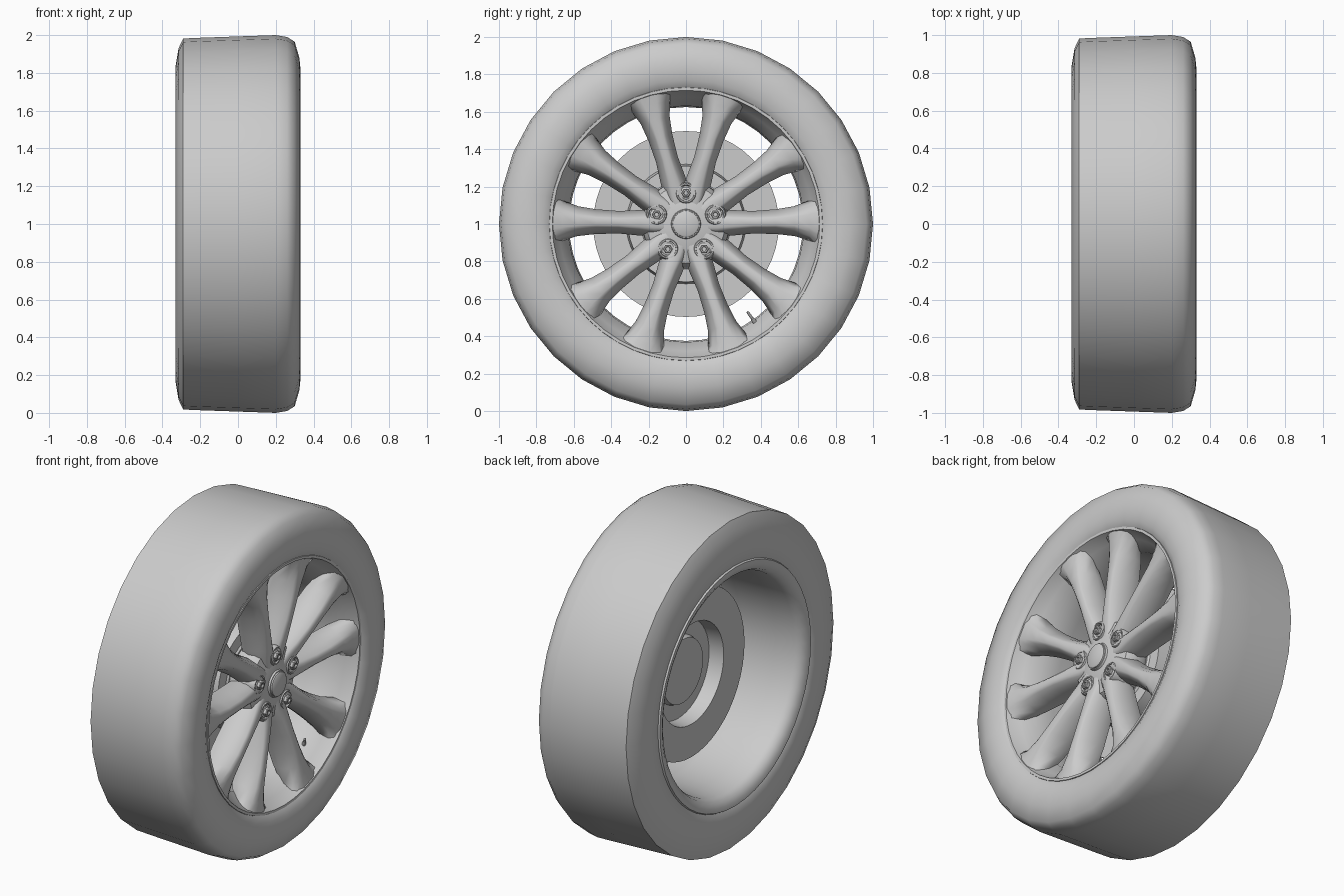
import bpy, bmesh
from math import sin, cos, pi, radians

if "Cube" in bpy.data.objects:
    bpy.data.objects.remove(bpy.data.objects["Cube"])

CZ = 1.0  # axle height; the axle runs along x


def finish(bm, name, angle=40):
    bmesh.ops.remove_doubles(bm, verts=bm.verts, dist=0.0005)
    bmesh.ops.recalc_face_normals(bm, faces=bm.faces)
    me = bpy.data.meshes.new(name)
    bm.to_mesh(me)
    bm.free()
    ob = bpy.data.objects.new(name, me)
    bpy.context.collection.objects.link(ob)
    bpy.ops.object.select_all(action='DESELECT')
    ob.select_set(True)
    bpy.context.view_layer.objects.active = ob
    bpy.ops.object.shade_smooth_by_angle(angle=radians(angle))
    return ob


def lathe(name, profile, seg, cy=0.0, cz=CZ, angle=40, closed=False):
    """Spin (x, radius) points about an axle-parallel line."""
    bm = bmesh.new()
    rings = [[bm.verts.new((x, cy + r * cos(2 * pi * i / seg), cz + r * sin(2 * pi * i / seg)))
              for i in range(seg)] for x, r in profile]
    pairs = list(zip(rings, rings[1:]))
    if closed:
        pairs.append((rings[-1], rings[0]))
    for a, b in pairs:
        for i in range(seg):
            j = (i + 1) % seg
            bm.faces.new((a[i], a[j], b[j], b[i]))
    return finish(bm, name, angle)


# Tyre
lathe("tyre", [(-.29, .69), (-.318, .72), (-.328, .78), (-.33, .84), (-.315, .93), (-.29, .982),
               (-.2, .986), (0, .993), (.2, 1.0), (.26, .99), (.30, .965), (.325, .88),
               (.33, .83), (.322, .77), (.30, .725), (.27, .70)], 32, angle=60)

# Rim barrel with front and back lips
lathe("rim_barrel", [(.29, .735), (.308, .73), (.308, .715), (.285, .705), (.24, .68), (.17, .632),
                     (.05, .625), (-.15, .632), (-.27, .64), (-.305, .655), (-.325, .69),
                     (-.328, .715), (-.31, .725), (-.27, .69), (.2, .69)], 48, closed=True)

# Spoke stations: radius, front half width, base half width, front x, back x
STATIONS = [(.08, .040, .060, .245, .11), (.17, .042, .070, .252, .11), (.25, .034, .068, .264, .11),
            (.36, .028, .060, .276, .11), (.48, .030, .066, .286, .12), (.58, .040, .080, .292, .14),
            (.66, .058, .108, .298, .18), (.715, .078, .145, .303, .26)]


def spoke(name, ang):
    bm = bmesh.new()
    rings = []
    for r, f, b, xf, xb in STATIONS:
        d = xf - xb
        half = [(b * .8, xb), (b, xb + .35 * d), ((b + f) / 2, xb + .72 * d), (f, xf - .01), (f * .6, xf)]
        sect = half + [(-w, x) for w, x in reversed(half)]
        rings.append([bm.verts.new((x, r * cos(ang) - w * sin(ang), CZ + r * sin(ang) + w * cos(ang)))
                      for w, x in sect])
    n = len(rings[0])
    for a, b in zip(rings, rings[1:]):
        for i in range(n):
            bm.faces.new((a[i], a[(i + 1) % n], b[(i + 1) % n], b[i]))
    bm.faces.new(rings[0])
    bm.faces.new(rings[-1])
    finish(bm, name, 50)


# Five pairs of spokes, each pair flanking a wheel bolt
for k in range(5):
    mid = radians(90 + 72 * k)
    for s in (-1, 1):
        spoke(f"spoke_{k}_{'a' if s < 0 else 'b'}", mid + s * radians(16.5))
    y, z = .165 * cos(mid), CZ + .165 * sin(mid)
    # Bolt seat with raised rim
    lathe(f"bolt_seat_{k}", [(.13, .062), (.245, .057), (.256, .051), (.256, .044), (.235, .040), (.235, 0)],
          20, y, z)
    # Hex bolt with collar and hollow tip
    lathe(f"bolt_collar_{k}", [(.23, .034), (.248, .034), (.252, .028), (.252, 0)], 16, y, z)
    lathe(f"bolt_{k}", [(.245, .026), (.268, .026), (.272, .021), (.272, .014), (.262, .012), (.262, 0)],
          6, y, z, angle=20)

# Hub centre and cap
lathe("hub", [(.09, 0), (.09, .22), (.12, .235), (.19, .232), (.225, .21), (.24, .15), (.255, .09), (.258, 0)], 40)
lathe("centre_cap", [(.24, .085), (.266, .076), (.266, .071), (.274, .070), (.279, .062), (.281, 0)], 32)

# Brake disc with raised hat, open towards the back
lathe("brake_disc", [(.02, 0), (.02, .19), (.05, .20), (.05, .29), (-.04, .30), (-.04, .497),
                     (0, .497), (0, .32), (.085, .31), (.085, .24), (.095, .23), (.095, 0)], 48, angle=30)

# Valve stem standing on the barrel
va, bm = radians(-55), bmesh.new()
prof = [(.66, .012), (.62, .012), (.615, .008), (.575, .008), (.57, 0.001)]
rings = []
for r, w in prof:
    ring = []
    for i in range(10):
        t = 2 * pi * i / 10
        o = w * sin(t)
        ring.append(bm.verts.new((.18 + w * cos(t) + (.64 - r) * .5,
                                  r * cos(va) - o * sin(va), CZ + r * sin(va) + o * cos(va))))
    rings.append(ring)
for a, b in zip(rings, rings[1:]):
    for i in range(10):
        bm.faces.new((a[i], a[(i + 1) % 10], b[(i + 1) % 10], b[i]))
bm.faces.new(rings[-1])
finish(bm, "valve_stem")
